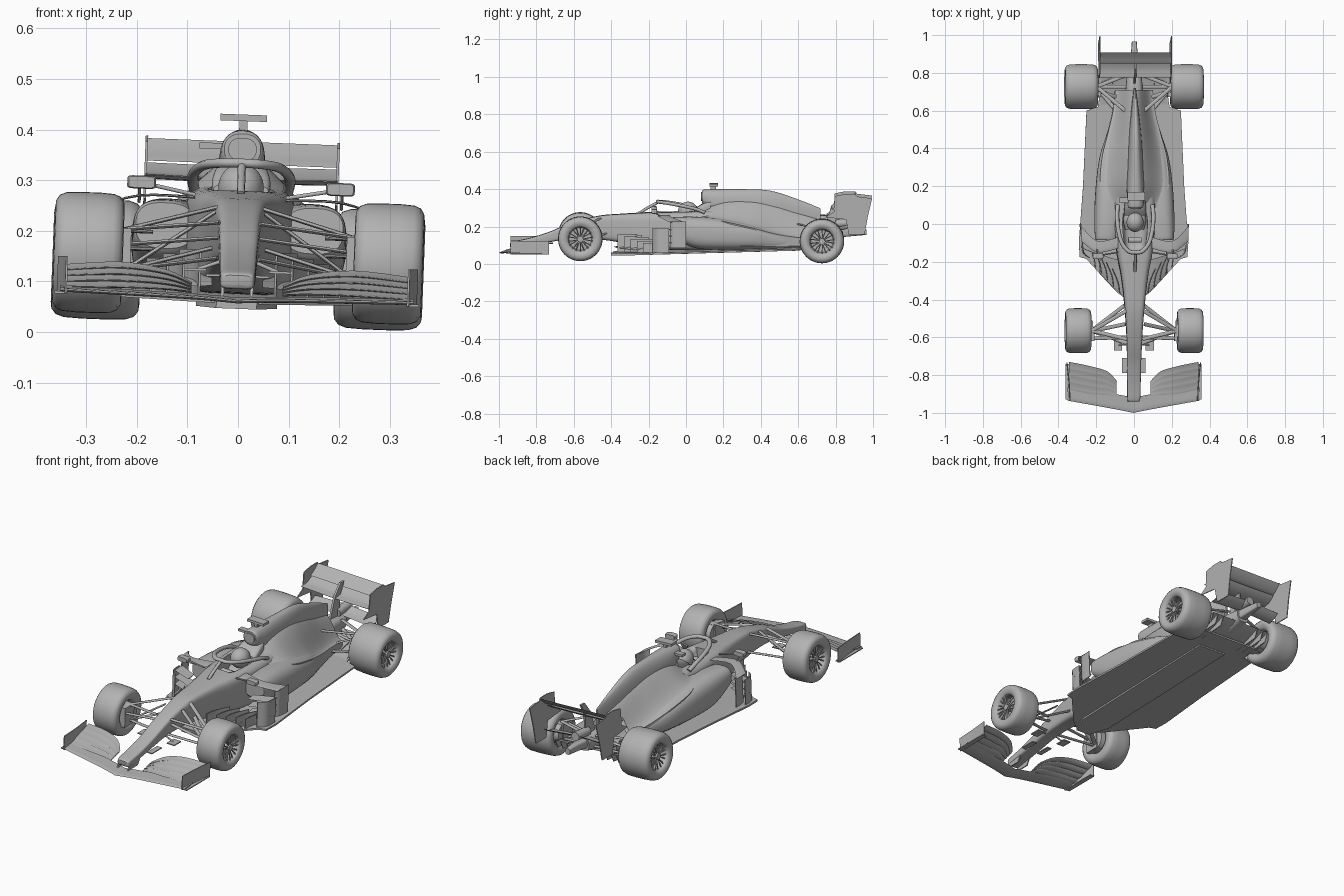
import bpy, bmesh
from math import sin, cos, pi, radians, copysign
from mathutils import Vector

cube = bpy.data.objects.get("Cube")
if cube:
    bpy.data.objects.remove(cube, do_unlink=True)

grey = bpy.data.materials.new("plain_grey")
grey.use_nodes = True
grey.diffuse_color = (0.45, 0.45, 0.45, 1)
grey.node_tree.nodes["Principled BSDF"].inputs["Base Color"].default_value = grey.diffuse_color

ROLL = radians(2.2)   # the whole car leans a little to its left


# ---------- helpers ----------
def build(name, rings, mirror=False, angle=35):
    """Skin a list of equal rings, cap both ends, optionally mirror across x."""
    bm = bmesh.new()
    loops = [[bm.verts.new(p) for p in ring] for ring in rings]
    n = len(loops[0])
    for a, b in zip(loops, loops[1:]):
        for i in range(n):
            j = (i + 1) % n
            bm.faces.new((a[i], a[j], b[j], b[i]))
    bm.faces.new(loops[0][::-1])
    bm.faces.new(loops[-1])
    bmesh.ops.recalc_face_normals(bm, faces=bm.faces)
    me = bpy.data.meshes.new(name)
    bm.to_mesh(me)
    bm.free()
    me.materials.append(grey)
    me.shade_smooth()
    me.set_sharp_from_angle(angle=radians(angle))
    ob = bpy.data.objects.new(name, me)
    bpy.context.collection.objects.link(ob)
    ob.rotation_euler.y = ROLL
    ob.location.x = -0.005
    if mirror:
        ob.modifiers.new("mirror", 'MIRROR')
    return ob


def spline(keys, steps=5):
    """Catmull-Rom through tuples of any length."""
    k = [keys[0], *keys, keys[-1]]
    out = []
    for a, b, c, d in zip(k, k[1:], k[2:], k[3:]):
        for s in range(steps):
            t = s / steps
            out.append([q + 0.5 * t * (r - p + t * (2*p - 5*q + 4*r - s_ + t * (3*(q - r) + s_ - p)))
                        for p, q, r, s_ in zip(a, b, c, d)])
    return out + [list(keys[-1])]


def loft(name, keys, power=3, mirror=False, count=36):
    """Rounded-box sections along y: (y, x_min, x_max, z_min, z_max)."""
    def soft(v):
        return copysign(abs(v) ** (2 / power), v)
    rings = []
    for y, xa, xb, za, zb in spline(keys):
        rings.append([((xa + xb) / 2 + (xb - xa) / 2 * soft(cos(2*pi*i/count)), y,
                       (za + zb) / 2 + (zb - za) / 2 * soft(sin(2*pi*i/count))) for i in range(count)])
    return build(name, rings, mirror)


def body(name, keys, power=3):
    """Centred loft: (y, half_width, z_min, z_max)."""
    return loft(name, [(y, -w, w, a, b) for y, w, a, b in keys], power)


def prism(name, pts, axis, lo, hi, mirror=False):
    place = {'x': lambda p, h: (h, p[0], p[1]), 'z': lambda p, h: (p[0], p[1], h)}[axis]
    return build(name, [[place(p, h) for p in pts] for h in (lo, hi)], mirror)


def box(name, x, y, z, mirror=False):
    return prism(name, [(x[0], y[0]), (x[1], y[0]), (x[1], y[1]), (x[0], y[1])], 'z', *z, mirror)


def tube(name, path, r, mirror=False, sides=10, squash=1):
    path = [Vector(p) for p in path]
    rings = []
    for i, p in enumerate(path):
        d = (path[min(i + 1, len(path) - 1)] - path[max(i - 1, 0)]).normalized()
        u = d.cross(Vector((0, 0, 1)) if abs(d.z) < 0.95 else Vector((0, 1, 0))).normalized()
        v = u.cross(d)
        rings.append([p + r * (u * cos(2*pi*k/sides) + v * squash * sin(2*pi*k/sides)) for k in range(sides)])
    return build(name, rings, mirror, 50)


def wing(name, stations, thick=0.006, camber=0.006):
    """Curved aerofoil, mirrored: stations (x, lead_y, lead_z, trail_y, trail_z)."""
    shape = [(0, 0), (.1, .8), (.3, 1), (.6, .7), (1, .1), (.98, -.1), (.6, -.7), (.3, -1), (.1, -.8)]
    build(name, [[(x, ya + t * (yb - ya), za + t * (zb - za) + h * thick / 2 - camber * 4 * t * (1 - t))
                  for t, h in shape] for x, ya, za, yb, zb in spline(stations, 4)], True)


def wall(name, path, z0, z1, thick=0.004):
    """Upright vane following a plan path."""
    h = thick / 2
    build(name, [[(x - h, y, z0), (x + h, y, z0), (x + h, y, z1), (x - h, y, z1)]
                 for x, y in spline(path, 4)], True)


# ---------- main body ----------
tub = body("nose_and_tub", [
    (-.94, .026, .092, .112), (-.925, .034, .085, .12), (-.84, .036, .098, .138), (-.74, .037, .115, .168),
    (-.65, .04, .13, .205), (-.55, .044, .135, .238), (-.45, .052, .13, .26), (-.35, .062, .115, .268),
    (-.25, .076, .09, .274), (-.15, .095, .08, .279), (0, .11, .075, .283), (.14, .11, .075, .288)], 5)
cutter = body("cockpit_cutter", [(-.14, .03, .2, .4), (-.11, .055, .18, .4), (0, .066, .18, .4),
                                 (.06, .058, .2, .4), (.08, .045, .2, .4)], 4)
cutter.hide_render = True
cutter.hide_viewport = True
cut = tub.modifiers.new("cockpit", 'BOOLEAN')
cut.operation, cut.object = 'DIFFERENCE', cutter

# bell-shaped cover: (y, half_width, edge_z, crest_z)
bell = []
for y, w, low, top in spline([(.085, .125, .255, .3), (.2, .18, .235, .345), (.35, .172, .2, .35), (.48, .14, .165, .325),
                              (.6, .112, .145, .28), (.71, .1, .135, .24)]):
    arch = [i / 12 for i in range(-12, 13)]
    bell.append([(w * s, y, low + (top - low) * (1 + cos(pi * s)) / 2) for s in arch]
                + [(w, y, .1), (-w, y, .1)])
build("engine_cover", bell)
body("airbox_and_spine", [(.085, .036, .33, .392), (.1, .042, .31, .398), (.17, .046, .25, .4), (.3, .042, .2, .4),
                          (.45, .034, .18, .392), (.6, .02, .18, .345), (.72, .006, .18, .297)], 2.3)
body("airbox_mouth", [(.08, .028, .338, .384), (.09, .028, .338, .384)], 2.3)
body("gearbox", [(.6, .05, .09, .2), (.72, .045, .1, .205), (.84, .034, .13, .195)])
body("headrest", [(.045, .055, .25, .292), (.08, .058, .25, .318), (.13, .052, .25, .34)], 4)
loft("sidepod", [(-.085, .09, .205, .16, .25), (-.06, .085, .21, .14, .256), (.05, .06, .212, .09, .258),
                 (.2, .04, .204, .08, .246), (.35, .02, .184, .08, .216), (.47, .01, .147, .08, .18),
                 (.58, .01, .115, .085, .155), (.7, .005, .1, .09, .145)], 2.7, True)
body("rear_crash_structure", [(.8, .03, .14, .19), (.9, .018, .15, .19), (.965, .013, .155, .185)], 4)
tube("exhaust", [(0, .8, .215), (0, .9, .222)], .022, sides=20)

# ---------- driver, halo, cameras, mirrors ----------
loft("helmet", [(.01 - .052 * cos(a), -.045 * sin(a), .045 * sin(a), .285 - .048 * sin(a), .285 + .048 * sin(a))
                for a in (.1, .4, .8, 1.2, 1.57, 1.95, 2.35, 2.75, 3.04)], 2)
body("driver_shoulders", [(-.03, .05, .19, .225), (.02, .06, .19, .25), (.07, .05, .19, .25)], 2.5)
tube("steering_wheel", [(-.035, -.085, .25), (.035, -.085, .25)], .014, squash=.6)
tube("halo_hoop", spline([(0, -.15, .334), (.035, -.145, .333), (.072, -.1, .328), (.092, -.02, .314),
                          (.096, .05, .298), (.092, .1, .278)]), .011, True, squash=.85)
tube("halo_pillar", spline([(0, -.25, .272), (0, -.205, .3), (0, -.145, .333)]), .008)
box("camera_stalk", (-.008, .008), (.13, .16), (.39, .42))
prism("camera_bar", [(-.046, .125), (.046, .125), (.046, .17), (-.046, .17)], 'z', .417, .43)
box("side_camera", (-.085, -.035), (.11, .14), (.36, .372))
loft("mirror_housing", [(-.185, .171, .222, .278, .3), (-.175, .168, .225, .276, .302),
                        (-.155, .17, .223, .278, .3)], 6, True)
tube("mirror_stay", [(.18, -.165, .285), (.09, -.15, .268)], .004, True)
tube("mirror_leg", [(.2, -.165, .28), (.2, -.11, .25)], .003, True)

# ---------- floor and diffuser ----------
half = [(.05, -.39), (.09, -.36), (.15, -.295), (.2, -.24), (.25, -.185), (.285, -.175), (.29, -.1), (.268, .2),
        (.25, .6), (.19, .62), (.175, .72)]
outline = half + [(-x, y) for x, y in half[::-1]]
build("floor", [[(x, y, .056 + .025 * (y + .4) + h) for x, y in outline] for h in (0, .009)])
plank = [(.04, -.4), (.08, -.3), (.08, .6)]
plank += [(-x, y) for x, y in plank[::-1]]
build("plank", [[(x, y, .046 + .028 * (y + .4) + h) for x, y in plank] for h in (0, .014)])
wing("diffuser_roof", [(0, .62, .088, .82, .135), (.175, .62, .088, .82, .135)], .008, .01)
for x in (.11, .145, .175):
    prism("diffuser_strake", [(.66, .08), (.8, .09), (.82, .135), (.66, .095)], 'x', x - .002, x + .002, True)

# ---------- side vanes ahead of the sidepods ----------
for i in range(5):
    x, y = .075 + .032 * i, -.365 + .034 * i
    wall("bargeboard", [(x, y), (x + .01, y + .06), (x + .04, y + .13)], .068, .16 - .01 * i)
wall("tall_side_vane", [(.265, -.085), (.28, -.06), (.285, 0)], .095, .237)
wall("front_side_vane", [(.235, -.18), (.268, -.15), (.275, -.09)], .07, .2)
wing("side_vane_bridge", [(.09, -.13, .262, -.07, .266), (.2, -.15, .262, -.09, .264), (.285, -.09, .235, -.01, .235)], .005, 0)
for z in (.12, .155, .19):
    wing("side_slat", [(.17, -.17, z, -.12, z + .005), (.275, -.13, z, -.07, z + .005)], .004, .002)
wing("lower_tray", [(.05, -.385, .09, -.2, .12), (.12, -.325, .085, -.18, .12), (.18, -.26, .08, -.16, .11)], .005, 0)

# ---------- front wing ----------
wing("front_wing_main", [(0, -1, .06, -.92, .068), (.1, -.98, .065, -.9, .073), (.35, -.935, .07, -.865, .078)], .008, .002)
for i in range(4):
    wing("front_wing_flap", [
        (.09, -.91 + .017*i, .077 + .005*i, -.885 + .018*i, .08 + .005*i),
        (.14, -.905 + .029*i, .08 + .01*i, -.865 + .028*i, .088 + .01*i),
        (.23, -.9 + .036*i, .08 + .013*i, -.855 + .034*i, .091 + .013*i),
        (.343, -.875 + .035*i, .077 + .011*i, -.835 + .035*i, .088 + .011*i)], .004, .003)
wall("front_endplate", [(.338, -.938), (.343, -.84), (.354, -.733)], .064, .137)
box("endplate_foot", (.335, .36), (-.93, -.74), (.063, .068), True)
prism("nose_pylon", [(-.94, .07), (-.86, .07), (-.83, .12), (-.92, .11)], 'x', .026, .032, True)
box("nose_winglet", (.035, .062), (-.79, -.71), (.108, .113), True)
box("under_nose_winglet", (.062, .105), (-.67, -.615), (.118, .123), True)
tube("winglet_stay", [(.03, -.64, .14), (.08, -.64, .121)], .004, True)

# ---------- rear wing ----------
wing("rear_wing_main", [(0, .775, .3, .86, .326), (.19, .775, .304, .86, .328)], .01, .012)
wing("rear_wing_flap", [(0, .85, .332, .908, .376), (.19, .85, .332, .908, .376)], .006, .005)
wing("beam_wing", [(0, .82, .2, .89, .225), (.185, .82, .19, .89, .215)], .006, .008)
prism("rear_endplate", [(.745, .257), (.79, .285), (.795, .37), (.85, .381), (.905, .381), (.915, .368), (.995, .358),
                        (.972, .26), (.955, .165), (.87, .165), (.855, .245)], 'x', .187, .192, True)
prism("rear_wing_pylon", [(.74, .19), (.82, .19), (.82, .305), (.85, .365), (.82, .365), (.775, .305)], 'x', -.005, .005)


# ---------- wheels ----------
def wheel(name, x0, x1, y, z, r):
    w, c = x1 - x0, (x0 + x1) / 2
    rim = .56 * r
    profile = [(-.3, .002), (-.3, rim * .85), (-.42, rim * .95), (-.46, rim * 1.05), (-.5, r * .74), (-.49, r * .85),
               (-.44, r * .94), (-.35, r * .985), (-.15, r), (.15, r), (.35, r * .985), (.44, r * .94),
               (.49, r * .85), (.5, r * .74), (.46, rim * 1.05), (.43, rim), (.2, rim * .9), (.18, .002)]
    build(name + "_tyre", [[(c + t * w, y + q * cos(2*pi*k/48), z + q * sin(2*pi*k/48)) for k in range(48)]
                           for t, q in profile], True, 40)
    face = c + .36 * w
    for k in range(9):
        a = 2 * pi * k / 9
        for side in (-.16, .16):
            tube(name + "_spoke", [(face, y + .012 * cos(a), z + .012 * sin(a)),
                                   (face + .004, y + rim * cos(a + side), z + rim * sin(a + side))], .003, True, 6)
    tube(name + "_hub", [(c, y, z), (c + .42 * w, y, z)], .016, True, 20)
    tube(name + "_brake_drum", [(x0 - .008, y, z), (c, y, z)], rim * .8, True, 28)
    box(name + "_brake_duct", (x0 - .015, x0 + .02), (y - .055, y + .02), (z - .05, z + .05), True)


FY, FZ, RY, RZ = -.565, .146, .727, .134
wheel("front_wheel", .228, .365, FY, FZ, .119)
wheel("rear_wheel", .192, .367, RY, RZ, .119)

# ---------- suspension: (hub point, body point) ----------
arms = {
    "front_upper_arm": [((.225, FY, .195), (.045, -.46, .245)), ((.225, FY, .195), (.04, -.61, .215))],
    "front_lower_arm": [((.225, FY, .115), (.05, -.43, .165)), ((.225, FY, .115), (.04, -.63, .145))],
    "front_push_rod": [((.215, FY, .12), (.05, -.53, .235))],
    "steering_rod": [((.225, FY - .04, .165), (.04, -.6, .185))],
    "rear_upper_arm": [((.2, RY, .19), (.05, .6, .215)), ((.2, RY, .19), (.04, .79, .195))],
    "rear_lower_arm": [((.2, RY, .105), (.06, .56, .125)), ((.2, RY, .105), (.035, .8, .145))],
    "rear_pull_rod": [((.195, RY - .02, .185), (.06, .66, .12))],
    "drive_shaft": [((.2, RY, RZ), (.03, RY, .155))],
}
for name, pairs in arms.items():
    for p, q in pairs:
        tube(name, [p, q], .01, True, 10, .4)
